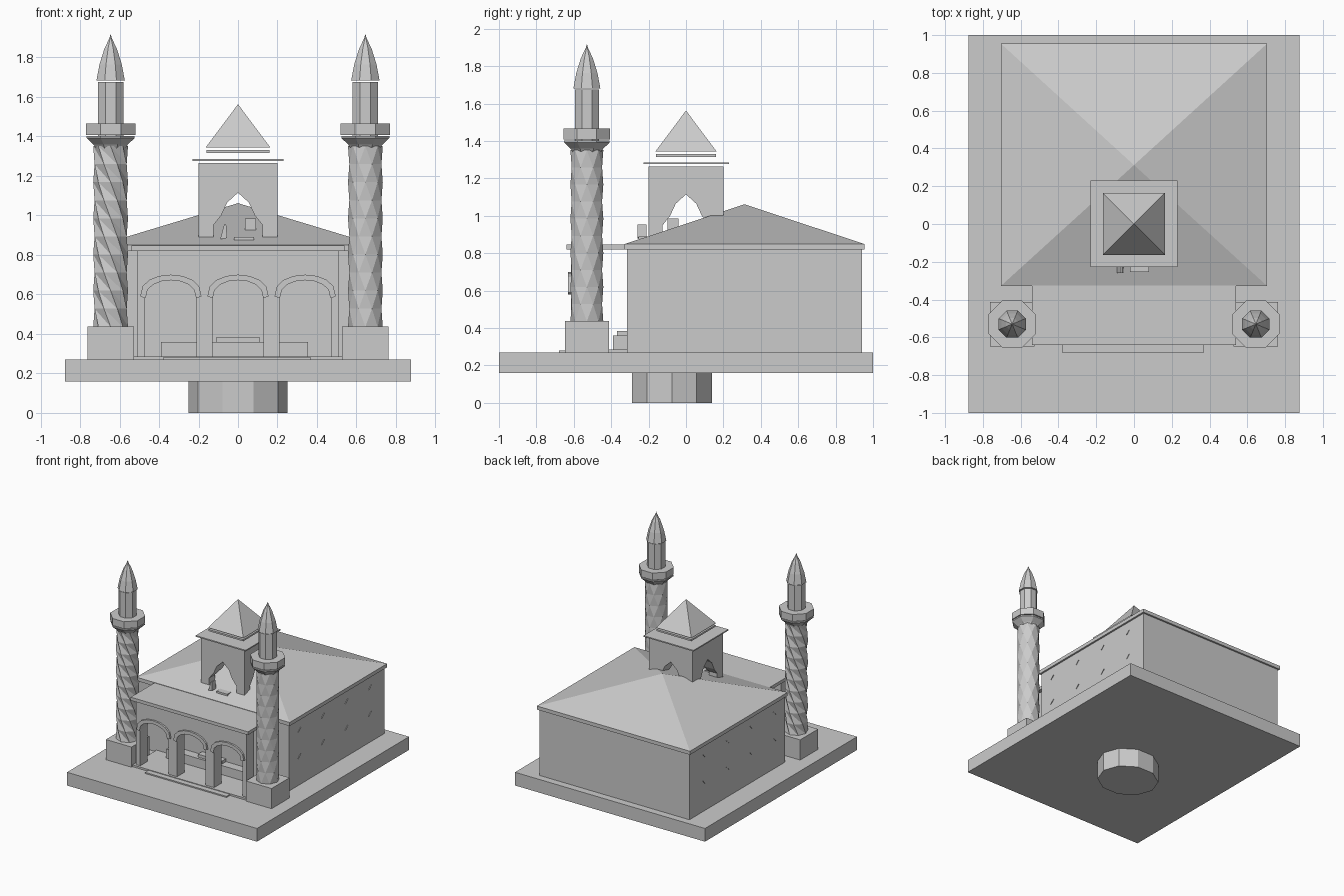
import bpy, bmesh, math
from mathutils import Vector

if "Cube" in bpy.data.objects:
    bpy.data.objects.remove(bpy.data.objects["Cube"])

stone = bpy.data.materials.new("grey_stone")
stone.diffuse_color = (0.6, 0.6, 0.6, 1)
stone.use_nodes = True
stone.node_tree.nodes["Principled BSDF"].inputs["Base Color"].default_value = stone.diffuse_color


def finish(name, bm):
    bmesh.ops.recalc_face_normals(bm, faces=bm.faces)
    me = bpy.data.meshes.new(name)
    bm.to_mesh(me)
    bm.free()
    me.materials.append(stone)
    ob = bpy.data.objects.new(name, me)
    bpy.context.collection.objects.link(ob)
    return ob


def box(name, x0, x1, y0, y1, z0, z1):
    bm = bmesh.new()
    bmesh.ops.create_cube(bm, size=1)
    for v in bm.verts:
        v.co = Vector(((x0 + x1) / 2 + v.co.x * (x1 - x0),
                       (y0 + y1) / 2 + v.co.y * (y1 - y0),
                       (z0 + z1) / 2 + v.co.z * (z1 - z0)))
    return finish(name, bm)


def extrude(name, pts, d0, d1, axis="y"):
    """Extrude a (u, z) outline along y, or along x."""
    bm = bmesh.new()
    place = (lambda u, z: (u, d0, z)) if axis == "y" else (lambda u, z: (d0, u, z))
    face = bm.faces.new([bm.verts.new(place(u, z)) for u, z in pts])
    new = bmesh.ops.extrude_face_region(bm, geom=[face])["geom"]
    step = Vector((0, d1 - d0, 0)) if axis == "y" else Vector((d1 - d0, 0, 0))
    bmesh.ops.translate(bm, vec=step, verts=[g for g in new if isinstance(g, bmesh.types.BMVert)])
    return finish(name, bm)


def pyramid(name, x0, x1, y0, y1, z0, apex):
    bm = bmesh.new()
    base = [bm.verts.new(p) for p in ((x0, y0, z0), (x1, y0, z0), (x1, y1, z0), (x0, y1, z0))]
    tip = bm.verts.new(apex)
    bm.faces.new(base)
    for i in range(4):
        bm.faces.new((base[i], base[(i + 1) % 4], tip))
    return finish(name, bm)


def lathe(name, rings, sides, cx, cy, sx=1.0, sy=1.0, tri=False):
    """Stack of polygon rings given as (radius, z, turn in steps)."""
    bm = bmesh.new()
    loops = []
    for r, z, turn in rings:
        angles = [2 * math.pi * (j + turn) / sides for j in range(sides)]
        loops.append([bm.verts.new((cx + sx * r * math.cos(a), cy + sy * r * math.sin(a), z))
                      for a in angles])
    for a, b in zip(loops, loops[1:]):
        for j in range(sides):
            k = (j + 1) % sides
            if tri:
                bm.faces.new((a[j], a[k], b[j]))
                bm.faces.new((a[k], b[k], b[j]))
            else:
                bm.faces.new((a[j], a[k], b[k], b[j]))
    bm.faces.new(loops[0])
    bm.faces.new(loops[-1])
    return finish(name, bm)


def arch(cx, half, spring, apex, n=8):
    """Slightly pointed arch, listed left to right."""
    pts = []
    for i in range(n + 1):
        t = math.pi * (1 - i / n)
        pts.append((cx + half * math.cos(t), spring + (apex - spring) * math.sin(t) ** 0.8))
    return pts


# Ground slab and the round foot below it
box("ground_slab", -0.875, 0.875, -1, 1, 0.16, 0.27)
lathe("foot", [(1, 0, 0), (1, 0.165, 0)], 10, 0, -0.075, 0.25, 0.225)

# Main hall with eaves and hipped roof
box("hall_walls", -0.69, 0.69, -0.315, 0.94, 0.265, 0.83)
box("hall_eaves", -0.705, 0.705, -0.328, 0.955, 0.82, 0.85)
pyramid("hall_roof", -0.705, 0.705, -0.328, 0.955, 0.849, (0, 0.312, 1.062))

# Small slanted window slits on both side walls
for side in (-1, 1):
    for y in (-0.18, 0.13, 0.44, 0.75):
        for z in (0.73, 0.51):
            extrude("window_slit", [(y - 0.02, z - 0.016), (y - 0.014, z - 0.016),
                                    (y + 0.018, z + 0.014), (y + 0.012, z + 0.014)],
                    side * 0.688, side * 0.695, "x")

# Portico: floor, arcade wall with three arches, flat roof
box("portico_floor", -0.53, 0.53, -0.635, -0.31, 0.265, 0.285)
outline = [(-0.51, 0.27)]
for cx in (-0.34, 0, 0.34):
    outline += [(cx - 0.13, 0.27)] + arch(cx, 0.13, 0.58, 0.675) + [(cx + 0.13, 0.27)]
outline += [(0.51, 0.27), (0.51, 0.825), (-0.51, 0.825)]
extrude("arcade_wall", outline, -0.615, -0.52)
for cx in (-0.34, 0, 0.34):
    trim = arch(cx, 0.155, 0.59, 0.70) + arch(cx, 0.128, 0.58, 0.672)[::-1]
    extrude("arch_trim", trim, -0.63, -0.61)
box("portico_roof", -0.54, 0.54, -0.64, -0.31, 0.82, 0.847)

# Steps in front of the portico and at the hall door
box("front_step", -0.38, 0.37, -0.68, -0.63, 0.265, 0.28)
box("door_step_low", -0.39, 0.355, -0.39, -0.31, 0.27, 0.36)
box("door_step_high", -0.11, 0.11, -0.37, -0.31, 0.35, 0.385)

# Roof tower, opened on four sides by pointed arches
tower = box("roof_tower", -0.2, 0.2, -0.2, 0.2, 0.88, 1.265)
opening = [(-0.125, 0.8), (-0.125, 0.95), (-0.085, 1.0), (-0.055, 1.065), (0, 1.115),
           (0.055, 1.065), (0.085, 1.0), (0.125, 0.95), (0.125, 0.8)]
for axis in ("y", "x"):
    cutter = extrude("tower_cutter_" + axis, opening, -0.3, 0.3, axis)
    cutter.hide_render = True
    cutter.display_type = 'WIRE'
    mod = tower.modifiers.new("opening_" + axis, 'BOOLEAN')
    mod.operation = 'DIFFERENCE'
    mod.solver = 'EXACT'
    mod.object = cutter
bpy.context.view_layer.update()
cut_mesh = bpy.data.meshes.new_from_object(tower.evaluated_get(bpy.context.evaluated_depsgraph_get()))
tower.modifiers.clear()
tower.data = cut_mesh
for ob in [o for o in bpy.data.objects if o.name.startswith("tower_cutter")]:
    bpy.data.objects.remove(ob)

# Tower plates and cap
box("tower_eaves", -0.23, 0.23, -0.228, 0.23, 1.276, 1.286)
box("cap_plate", -0.16, 0.16, -0.16, 0.16, 1.316, 1.33)
pyramid("tower_cap", -0.163, 0.163, -0.163, 0.163, 1.345, (0, 0, 1.563))

# Loose blocks at the tower's front opening
extrude("loose_wedge", [(-0.09, 0.88), (-0.055, 0.885), (-0.06, 0.955), (-0.07, 0.955)], -0.26, -0.21)
box("loose_block", 0.035, 0.09, -0.10, -0.04, 0.90, 0.985)
box("loose_slab", -0.02, 0.08, -0.255, -0.2, 0.875, 0.89)

# Minarets
for side in (-1, 1):
    cx, cy = side * 0.645, -0.53
    box("minaret_pedestal", cx - 0.118, cx + 0.118, cy - 0.118, cy + 0.118, 0.265, 0.438)
    # Twisted faceted shaft
    shaft = [(0.088, 0.436 + 0.0915 * i, 0.5 * i * side) for i in range(11)]
    lathe("minaret_shaft", shaft, 8, cx, cy, tri=True)
    lathe("balcony_bracket", [(0.08, 1.34, 0.5), (0.095, 1.36, 0.5), (0.132, 1.392, 0.5), (0.132, 1.402, 0.5)],
          8, cx, cy)
    lathe("balcony", [(0.135, 1.408, 0.5), (0.135, 1.466, 0.5)], 8, cx, cy)
    lathe("upper_shaft", [(0.07, 1.39, 0.5), (0.07, 1.676, 0.5)], 8, cx, cy)
    lathe("spire", [(0.078, 1.682, 0.5), (0.061, 1.765, 0.5), (0.034, 1.845, 0.5),
                    (0.006, 1.898, 0.5), (0.002, 1.915, 0.5)], 8, cx, cy)
